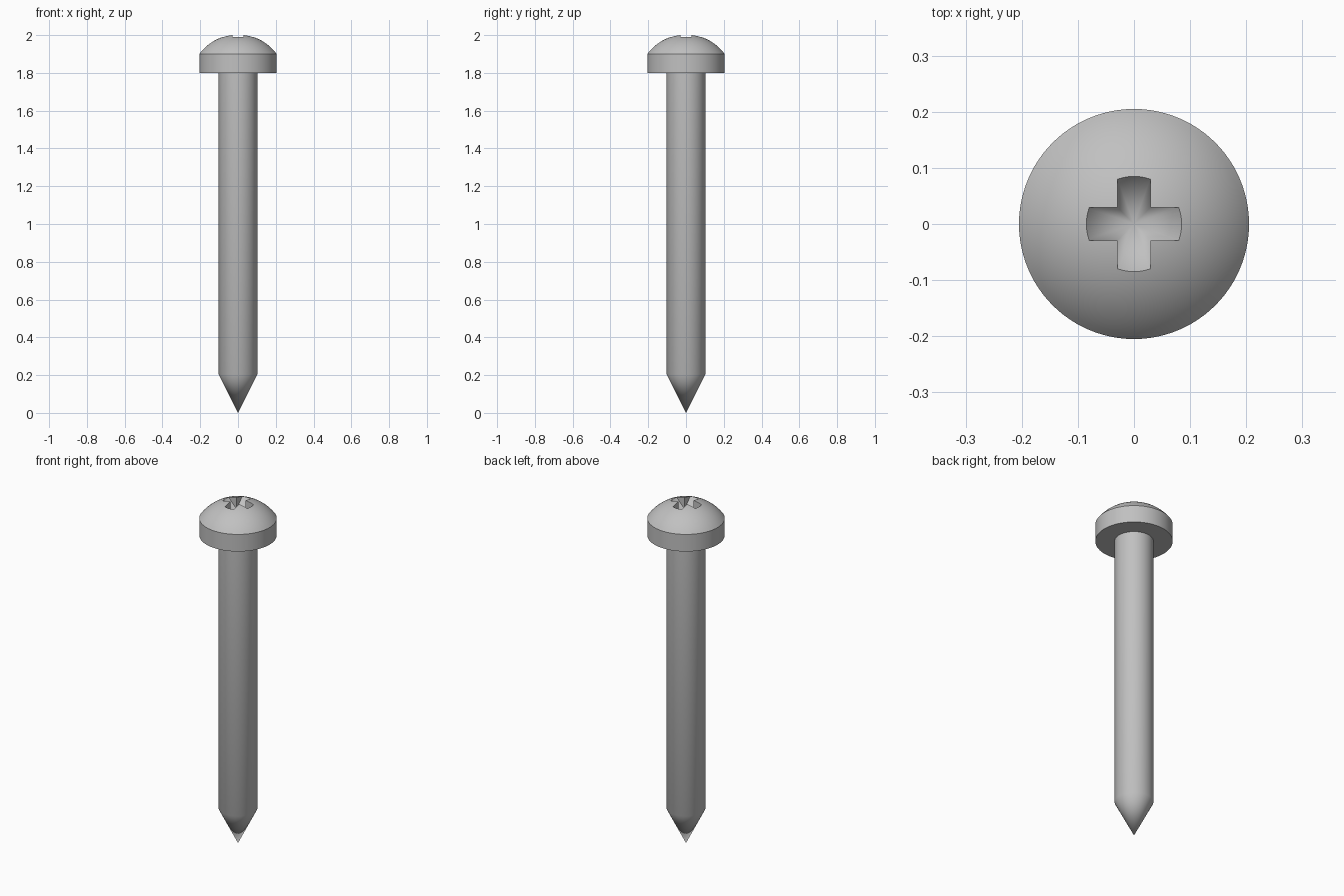
import bpy, bmesh
from math import radians, sin, cos, asin, pi

cube = bpy.data.objects.get("Cube")
if cube:
    bpy.data.objects.remove(cube, do_unlink=True)

HEAD_R, SHAFT_R = 0.205, 0.103
HEAD_BOTTOM, RIM_Z, APEX_Z = 1.8, 1.9, 2.0035

steel = bpy.data.materials.new("grey steel")
steel.use_nodes = True
colour = (0.53, 0.53, 0.53, 1)
steel.diffuse_color = colour
steel.node_tree.nodes["Principled BSDF"].inputs["Base Color"].default_value = colour


def add_object(name, bm):
    bmesh.ops.recalc_face_normals(bm, faces=bm.faces)
    mesh = bpy.data.meshes.new(name)
    bm.to_mesh(mesh)
    bm.free()
    mesh.materials.append(steel)
    obj = bpy.data.objects.new(name, mesh)
    bpy.context.collection.objects.link(obj)
    return obj


def lathe(name, profile, steps=96):
    """Revolve (radius, height) points around the z axis."""
    bm = bmesh.new()
    verts = [bm.verts.new((r, 0, z)) for r, z in profile]
    edges = [bm.edges.new(pair) for pair in zip(verts, verts[1:])]
    bmesh.ops.spin(bm, geom=verts + edges, cent=(0, 0, 0), axis=(0, 0, 1),
                   angle=2 * pi, steps=steps, use_merge=False)
    bmesh.ops.remove_doubles(bm, verts=bm.verts, dist=1e-5)
    return add_object(name, bm)


def boolean(obj, cutter, operation):
    """Apply a boolean and discard the cutter."""
    mod = obj.modifiers.new("cut", 'BOOLEAN')
    mod.object, mod.operation, mod.solver = cutter, operation, 'EXACT'
    bpy.context.view_layer.objects.active = obj
    bpy.ops.object.modifier_apply(modifier=mod.name)
    bpy.data.objects.remove(cutter, do_unlink=True)


# Shaft with its conical point
shaft = lathe("shaft", [(0, 0), (SHAFT_R, 0.205), (SHAFT_R, 1.81), (0, 1.81)])

# Head: short cylinder under a spherical cap
rise = APEX_Z - RIM_Z
ball_r = (HEAD_R ** 2 + rise ** 2) / (2 * rise)
sweep = asin(HEAD_R / ball_r)
cap = [(ball_r * sin(sweep * (1 - i / 16)),
        APEX_Z - ball_r * (1 - cos(sweep * (1 - i / 16)))) for i in range(17)]
head = lathe("head", [(0, HEAD_BOTTOM), (HEAD_R, HEAD_BOTTOM)] + cap)

# Cross recess: a plus-shaped prism trimmed by a cone
HALF_W, REACH, BOTTOM, LIP = 0.029, 0.085, 1.885, 1.989
bm = bmesh.new()
outline = []
for sx, sy in ((1, 0), (0, 1), (-1, 0), (0, -1)):
    for along, side in ((HALF_W, -HALF_W), (0.2, -HALF_W), (0.2, HALF_W)):
        outline.append(bm.verts.new((sx * along - sy * side,
                                     sy * along + sx * side, BOTTOM - 0.05)))
base = bm.faces.new(outline)
top = bmesh.ops.extrude_face_region(bm, geom=[base])["geom"]
bmesh.ops.translate(bm, vec=(0, 0, 0.25),
                    verts=[v for v in top if isinstance(v, bmesh.types.BMVert)])
cross = add_object("cross_cutter", bm)
cross.hide_render = True

grow = 1.4
cone_top = BOTTOM + (LIP - BOTTOM) * grow
recess = lathe("recess_cutter", [(0, BOTTOM), (REACH * grow, cone_top), (0, cone_top)])
recess.hide_render = True
boolean(recess, cross, 'INTERSECT')
boolean(head, recess, 'DIFFERENCE')

# Smooth shading with crisp rims
bpy.ops.object.select_all(action='DESELECT')
for obj in (shaft, head):
    obj.select_set(True)
bpy.context.view_layer.objects.active = head
bpy.ops.object.shade_smooth_by_angle(angle=radians(32))
